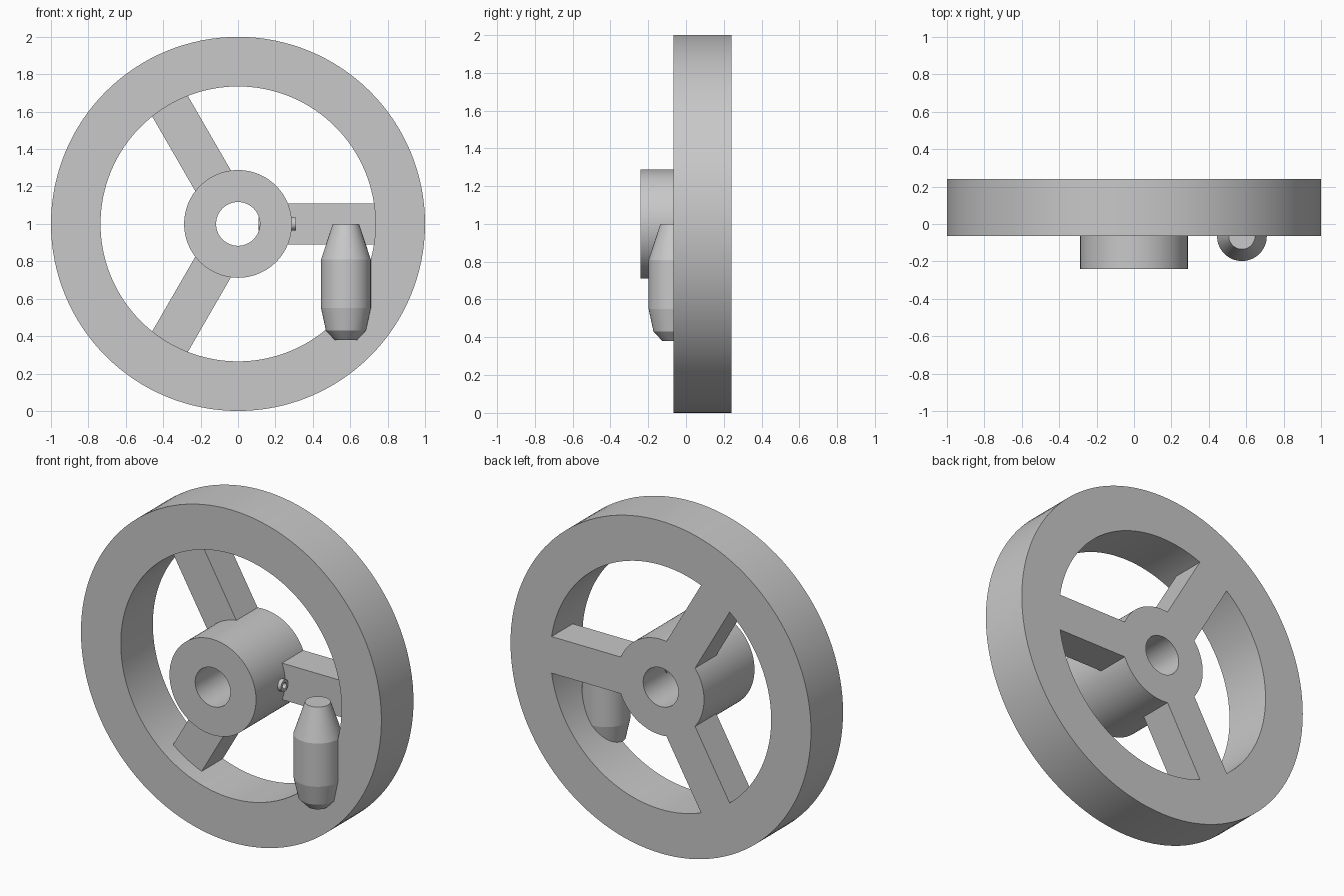
import bpy
import bmesh
from math import radians, tau
from mathutils import Matrix, Vector

cube = bpy.data.objects.get("Cube")
if cube:
    bpy.data.objects.remove(cube, do_unlink=True)

# Single metal colour
metal = bpy.data.materials.new("light_grey_metal")
metal.use_nodes = True
colour = (0.58, 0.58, 0.58, 1.0)
metal.diffuse_color = colour
metal.node_tree.nodes["Principled BSDF"].inputs["Base Color"].default_value = colour

ALONG_Y = Matrix.Rotation(radians(-90), 4, "X")
ALONG_X = Matrix.Rotation(radians(90), 4, "Y")
CENTRE = Vector((0, 0, 1))


def finish(name, bm, matrix):
    """Turn a bmesh into a named, coloured object."""
    bmesh.ops.transform(bm, matrix=matrix, verts=bm.verts)
    bmesh.ops.recalc_face_normals(bm, faces=bm.faces)
    mesh = bpy.data.meshes.new(name)
    bm.to_mesh(mesh)
    bm.free()
    mesh.materials.append(metal)
    obj = bpy.data.objects.new(name, mesh)
    bpy.context.collection.objects.link(obj)
    return obj


def lathe(name, profile, location, axis=Matrix(), closed=False, steps=96):
    """Revolve (radius, height) points around an axis."""
    bm = bmesh.new()
    verts = [bm.verts.new((r, 0, h)) for r, h in profile]
    edges = [bm.edges.new(pair) for pair in zip(verts, verts[1:])]
    if closed:
        edges.append(bm.edges.new((verts[-1], verts[0])))
    bmesh.ops.spin(bm, geom=verts + edges, cent=(0, 0, 0), axis=(0, 0, 1),
                   angle=tau, steps=steps, use_duplicate=False)
    bmesh.ops.remove_doubles(bm, verts=bm.verts, dist=0.0001)
    obj = finish(name, bm, Matrix.Translation(location) @ axis)
    bpy.ops.object.select_all(action="DESELECT")
    obj.select_set(True)
    bpy.context.view_layer.objects.active = obj
    bpy.ops.object.shade_smooth_by_angle(angle=radians(12))
    return obj


def ring(name, inner, outer, front, back):
    """Square-edged ring facing the front."""
    profile = [(inner, front), (outer, front), (outer, back), (inner, back)]
    return lathe(name, profile, CENTRE, ALONG_Y, closed=True, steps=128)


# Wheel rim and bored hub, flush at the back
ring("rim", 0.735, 1.0, -0.065, 0.24)
ring("hub", 0.117, 0.288, -0.24, 0.24)

# Three spokes, flush with the back
for i, name in enumerate(("left_spoke", "upper_right_spoke", "lower_right_spoke")):
    bm = bmesh.new()
    bmesh.ops.create_cube(bm, size=1)
    shape = Matrix.Translation((0.501, 0.139, 0)) @ Matrix.Diagonal((0.478, 0.202, 0.22, 1))
    turn = Matrix.Rotation(-i * tau / 3, 4, "Y")
    finish(name, bm, Matrix.Translation(CENTRE) @ turn @ shape)

# Tapered hand grip, half sunk into the rim
grip = [(0, 0.38), (0.06, 0.38), (0.107, 0.43), (0.133, 0.55),
        (0.133, 0.81), (0.07, 1.0), (0, 1.0)]
lathe("hand_grip", grip, Vector((0.577, -0.065, 0)), steps=64)

# Set screw through the hub wall, with a socket in its head
screw = [(0, 0.11), (0.035, 0.11), (0.035, 0.31), (0.018, 0.31),
         (0.018, 0.285), (0, 0.285)]
lathe("set_screw", screw, CENTRE, ALONG_X, steps=24)
